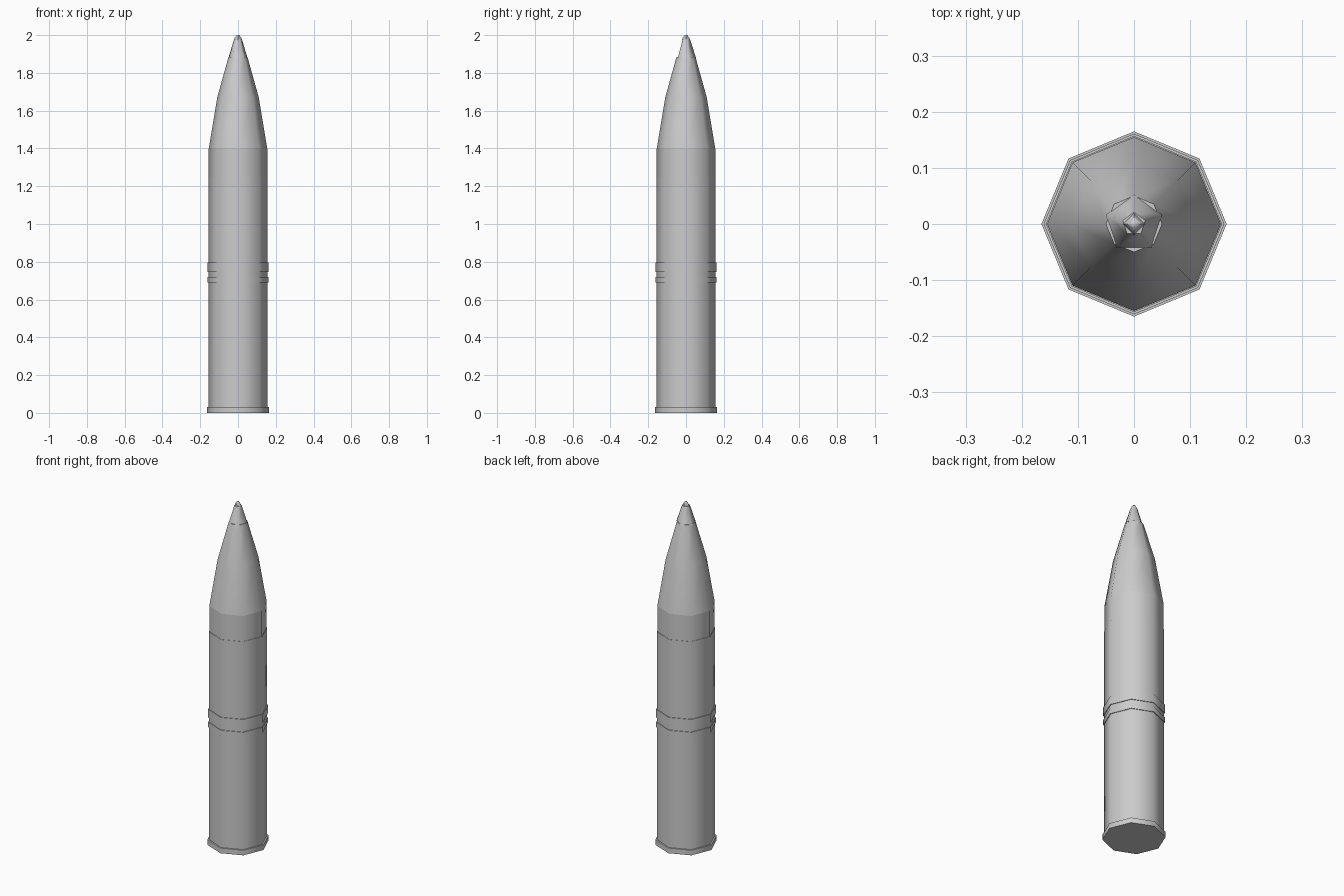
import bpy
import bmesh
from math import cos, sin, pi, radians

cube = bpy.data.objects.get("Cube")
if cube:
    bpy.data.objects.remove(cube, do_unlink=True)

# One plain metal colour for the whole round
metal = bpy.data.materials.new("light grey metal")
metal.use_nodes = True
GREY = (0.6, 0.6, 0.6, 1)
metal.diffuse_color = GREY
metal.node_tree.nodes["Principled BSDF"].inputs["Base Color"].default_value = GREY


def lathe(name, profile, sides=8, turn=0.0):
    """Capped low-poly solid from (radius, height) pairs, bottom to top."""
    bm = bmesh.new()
    rings = []
    for r, z in profile:
        rings.append([bm.verts.new((r * cos(turn + 2 * pi * i / sides),
                                    r * sin(turn + 2 * pi * i / sides), z))
                      for i in range(sides)])
    for low, high in zip(rings, rings[1:]):
        for i in range(sides):
            j = (i + 1) % sides
            bm.faces.new((low[i], low[j], high[j], high[i]))
    bm.faces.new(rings[0][::-1])
    bm.faces.new(rings[-1])
    mesh = bpy.data.meshes.new(name)
    bm.to_mesh(mesh)
    bm.free()
    mesh.materials.append(metal)
    obj = bpy.data.objects.new(name, mesh)
    bpy.context.collection.objects.link(obj)
    bpy.ops.object.select_all(action="DESELECT")
    obj.select_set(True)
    bpy.context.view_layer.objects.active = obj
    # Smooth the sides, keep the cap rims sharp
    bpy.ops.object.shade_smooth_by_angle(angle=radians(75 if sides < 8 else 50))
    return obj


# Cartridge case with its base rim
lathe("base_rim", [(0.165, 0), (0.165, 0.03)])
lathe("case", [(0.157, 0.02), (0.157, 1.25)])

# Raised bands around the case
for name, bottom, top in (("lower_band", 0.69, 0.72), ("upper_band", 0.745, 0.795)):
    lathe(name, [(0.161, bottom), (0.161, top)])

# Projectile body and tapering nose
lathe("projectile_body", [(0.155, 1.24), (0.155, 1.4)])
lathe("nose", [(0.155, 1.4), (0.11, 1.67), (0.05, 1.885)])

# Five-sided fuze and small square tip
lathe("fuze", [(0.053, 1.88), (0.021, 1.98)], sides=5, turn=pi / 2)
lathe("tip", [(0.02, 1.975), (0.017, 1.987), (0.007, 2.0)], sides=4)
